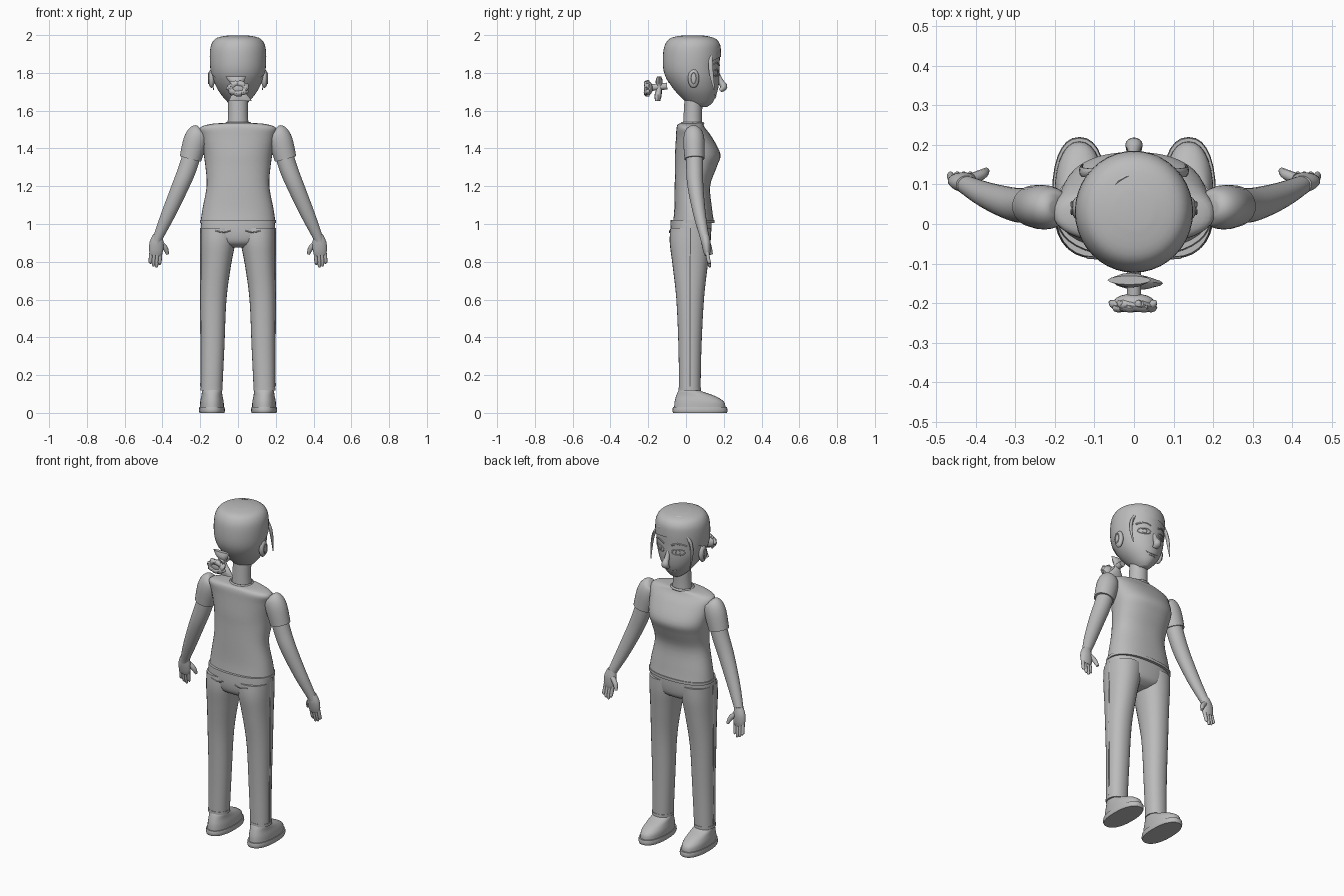
import bpy, bmesh, math
from mathutils import Vector

cube = bpy.data.objects.get("Cube")
if cube:
    bpy.data.objects.remove(cube)

grey = bpy.data.materials.new("plain grey")
grey.use_nodes = True
tone = (0.5, 0.5, 0.5, 1)
grey.diffuse_color = tone
grey.node_tree.nodes["Principled BSDF"].inputs["Base Color"].default_value = tone
SIDES = (("left", 1), ("right", -1))


def refine(rows, steps):
    """Smooth interpolation through rows of numbers."""
    out = []
    for i in range(len(rows) - 1):
        p0, p1 = rows[max(i - 1, 0)], rows[i]
        p2, p3 = rows[i + 1], rows[min(i + 2, len(rows) - 1)]
        for k in range(steps):
            t = k / steps
            out.append([b + t * ((c - a) / 2 + t * (a - 2.5 * b + 2 * c - d / 2
                        + t * (1.5 * (b - c) + (d - a) / 2)))
                        for a, b, c, d in zip(p0, p1, p2, p3)])
    return out + [list(rows[-1])]


def finish(name, bm, angle=45):
    bmesh.ops.recalc_face_normals(bm, faces=bm.faces)
    mesh = bpy.data.meshes.new(name)
    bm.to_mesh(mesh)
    bm.free()
    mesh.materials.append(grey)
    obj = bpy.data.objects.new(name, mesh)
    bpy.context.collection.objects.link(obj)
    bpy.ops.object.select_all(action='DESELECT')
    obj.select_set(True)
    bpy.context.view_layer.objects.active = obj
    bpy.ops.object.shade_smooth_by_angle(angle=math.radians(angle))
    return obj


def skin(rows, level=False, power=2, segs=28, steps=4):
    """Rows of x, y, z, two radii; level rings stay horizontal."""
    bm = bmesh.new()
    rows = refine(rows, steps)
    mids = [Vector(r[:3]) for r in rows]
    span = (mids[-1] - mids[0]).normalized()
    ref = Vector((0, 0, 1)) if abs(span.y) > 0.8 else Vector((0, 1, 0))
    rings = []
    for i, (mid, row) in enumerate(zip(mids, rows)):
        if level:
            a, b = Vector((1, 0, 0)), Vector((0, 1, 0))
        else:
            way = mids[min(i + 1, len(mids) - 1)] - mids[max(i - 1, 0)]
            a = way.cross(ref).normalized()
            b = a.cross(way).normalized()
        ring = []
        for k in range(segs):
            t = math.tau * k / segs
            c, s = math.cos(t), math.sin(t)
            u = math.copysign(abs(c) ** (2 / power), c) * row[3]
            v = math.copysign(abs(s) ** (2 / power), s) * row[4]
            ring.append(bm.verts.new(mid + a * u + b * v))
        rings.append(ring)
    for low, high in zip(rings, rings[1:]):
        for k in range(segs):
            n = (k + 1) % segs
            bm.faces.new((low[k], low[n], high[n], high[k]))
    bm.faces.new(rings[0])
    bm.faces.new(rings[-1])
    return bm


def loft(name, rows, **kw):
    return finish(name, skin(rows, level=True, **kw))


def tube(name, rows, **kw):
    return finish(name, skin(rows, **kw))


def line(name, points, r=0.003):
    return tube(name, [(*p, r, r) for p in points], segs=6, steps=2)


def ball(name, place, size):
    bm = bmesh.new()
    bmesh.ops.create_uvsphere(bm, u_segments=20, v_segments=12, radius=1)
    for v in bm.verts:
        v.co = Vector(place) + Vector(a * b for a, b in zip(v.co, size))
    return finish(name, bm)


# Shirt and neck
loft("shirt", [(0, .04, 1.01, .198, .108), (0, .038, 1.08, .188, .1),
               (0, .034, 1.2, .166, .094), (0, .052, 1.3, .172, .11),
               (0, .062, 1.37, .182, .12), (0, .042, 1.46, .195, .095),
               (0, .025, 1.51, .2, .075), (0, .025, 1.53, .14, .065),
               (0, .035, 1.535, .06, .05)], power=2.3, segs=40)
loft("shirt_hem", [(0, .04, z, .201, .111) for z in (1.004, 1.02)],
     power=2.3, segs=40)
loft("neck", [(0, .035, 1.5, .058, .052), (0, .036, 1.57, .053, .049),
              (0, .04, 1.66, .052, .048)])
tube("collar", [(.062 * math.cos(a), .035 + .055 * math.sin(a), 1.533, .007, .007)
                for a in [math.tau * k / 16 for k in range(17)]], segs=8, steps=2)

# Trousers
loft("hips", [(0, .025, .875, .06, .055), (0, .025, .9, .155, .095),
              (0, .025, .95, .194, .108), (0, .027, 1.02, .194, .108)],
     power=2.4, segs=40)
for side, s in SIDES:
    loft(side + "_trouser_leg",
         [(s * .14, .02, .12, .057, .057), (s * .134, .021, .35, .062, .061),
          (s * .13, .022, .6, .069, .073), (s * .117, .022, .78, .08, .093),
          (s * .106, .022, .9, .092, .108), (s * .1, .025, .98, .097, .108)],
         power=2.2)
    loft(side + "_cuff", [(s * .14, .02, z, .059, .059) for z in (.118, .135)],
         power=2.2)
    line(side + "_side_seam", [(s * .197, .02, .14), (s * .196, .021, .35),
                               (s * .199, .022, .6), (s * .197, .022, .8),
                               (s * .197, .025, .98)])
    line(side + "_pocket_seam", [(s * .12, -.085, .965), (s * .075, -.088, .955),
                                 (s * .04, -.086, .965)])

# Shoes
for side, s in SIDES:
    x = s * .138
    loft(side + "_sole", [(x, .074, 0, .066, .142), (x, .074, .012, .069, .146),
                          (x, .074, .03, .067, .143)], power=2.3, steps=2)
    loft(side + "_shoe", [(x, .073, .028, .063, .136), (x, .07, .06, .062, .13),
                          (x, .05, .09, .056, .102), (x, .02, .115, .052, .062),
                          (x, .018, .13, .045, .052)], power=2.2)

# Sleeves, arms and hands
for side, s in SIDES:
    tube(side + "_sleeve", [(s * .198, .04, 1.503, .02, .02),
                            (s * .208, .04, 1.49, .05, .045),
                            (s * .226, .042, 1.44, .063, .056),
                            (s * .252, .045, 1.345, .058, .053)])
    tube(side + "_arm", [(s * .235, .045, 1.4, .048, .046),
                         (s * .265, .046, 1.3, .048, .045),
                         (s * .305, .05, 1.2, .045, .042),
                         (s * .37, .072, 1.05, .037, .033),
                         (s * .423, .098, .93, .026, .024),
                         (s * .432, .102, .9, .025, .022)])
    tube(side + "_palm", [(s * .424, .1, .94, .026, .022),
                          (s * .431, .106, .9, .037, .024),
                          (s * .434, .11, .86, .037, .02),
                          (s * .437, .112, .835, .03, .014)])
    tube(side + "_thumb", [(s * .41, .115, .9, .014, .014),
                           (s * .385, .125, .872, .014, .013),
                           (s * .373, .135, .84, .008, .008)], segs=10)
    for k, finger in enumerate(("index", "middle", "ring", "little")):
        x = .41 + k * .0165
        tip = .765 + .014 * abs(k - 1.3)
        tube(side + "_" + finger + "_finger",
             [(s * x, .112, .85, .01, .01),
              (s * (x + .004), .12, .805, .01, .01),
              (s * (x + .004), .125, tip + .008, .008, .008),
              (s * (x + .003), .125, tip, .003, .003)], segs=10)

# Head
skull = [(0, .078, 1.62, .025, .035), (0, .072, 1.645, .055, .07),
         (0, .056, 1.7, .1, .11), (0, .04, 1.76, .129, .136),
         (0, .031, 1.82, .141, .146), (0, .032, 1.9, .143, .147),
         (0, .035, 1.95, .133, .137), (0, .035, 1.98, .104, .106),
         (0, .035, 1.993, .04, .04)]
loft("head", skull, segs=40)
fine = refine(skull, 8)


def on_face(x, z):
    """Point on the face surface at the given x and height."""
    r = min(fine, key=lambda row: abs(row[2] - z))
    return (x, r[1] + r[4] * math.sqrt(max(0, 1 - (x / r[3]) ** 2)), z)


# Hair cap cut along the hairline
cap = skin([(x, y, z + .006, a + .006, b + .006) for x, y, z, a, b in skull],
           level=True, segs=40)
bmesh.ops.bisect_plane(cap, geom=cap.verts[:] + cap.edges[:] + cap.faces[:],
                       plane_co=(0, -.115, 1.735), plane_no=(0, -.5, 1),
                       clear_inner=True)
finish("hair_cap", cap)

# Fringe swept to one side, and loose strands at the temples
for k in range(4):
    d = k * .012
    tube("fringe_lock_%d" % (k + 1),
         [(.1 - d, .14 + d / 2, 1.9 + d, .004, .004),
          (.04, .17 - d, 1.93 + d, .012, .008),
          (-.04, .145 - d, 1.945 + d, .014, .009),
          (-.112 + d, .06 - d, 1.955 + d / 2, .003, .003)], segs=10)
for side, s in SIDES:
    tube(side + "_temple_strand", [(s * .085, .135, 1.92, .006, .004),
                                   (s * .122, .13, 1.86, .008, .012),
                                   (s * .134, .135, 1.79, .005, .011),
                                   (s * .13, .15, 1.71, .002, .003)], segs=10)

# Face
tube("nose", [(0, .165, 1.8, .01, .01), (0, .184, 1.755, .015, .015),
              (0, .2, 1.726, .022, .019), (0, .18, 1.706, .018, .01)], segs=16)
line("mouth", [on_face(x, 1.678 + 4 * x * x) for x in (-.04, -.02, 0, .02, .04)])
line("lower_lip", [on_face(x, 1.668) for x in (-.02, 0, .02)])
for side, s in SIDES:
    ring = [math.tau * k / 12 for k in range(13)]
    line(side + "_eyelids", [on_face(s * .06 + .034 * math.cos(a),
                                     1.8 + .017 * math.sin(a)) for a in ring])
    line(side + "_iris", [on_face(s * .06 + .012 * math.cos(a),
                                  1.8 + .013 * math.sin(a)) for a in ring], .002)
    line(side + "_brow", [on_face(s * x, z) for x, z in
                          ((.025, 1.84), (.06, 1.853), (.1, 1.838))], .005)
    ball(side + "_ear", (s * .14, .04, 1.77), (.018, .03, .05))
    line(side + "_ear_rim", [(s * .157, .04 + .015 * math.cos(a),
                              1.772 + .03 * math.sin(a)) for a in ring])

# Ribbon and bun
tube("hair_tie", [(0, -.1, 1.73, .018, .018), (0, -.19, 1.722, .018, .018)], segs=12)
loft("ribbon", [(.012, -.15, 1.65, .062, .013), (.008, -.148, 1.68, .045, .019),
                (0, -.142, 1.72, .02, .014), (-.008, -.142, 1.755, .04, .019),
                (-.012, -.142, 1.78, .055, .011)], segs=12)
ball("bun", (0, -.198, 1.718), (.052, .022, .036))
for k in range(7):
    a = math.tau * k / 7
    c, n = math.cos(a), math.sin(a)
    e, f = math.cos(a + 1.3), math.sin(a + 1.3)
    tube("bun_lock_%d" % (k + 1),
         [(.025 * c, -.212, 1.718 + .015 * n, .006, .006),
          (.045 * c, -.212, 1.718 + .028 * n, .015, .012),
          (.05 * e, -.203, 1.718 + .033 * f, .013, .012),
          (.062 * e, -.195, 1.718 + .042 * f, .003, .003)], segs=8)
